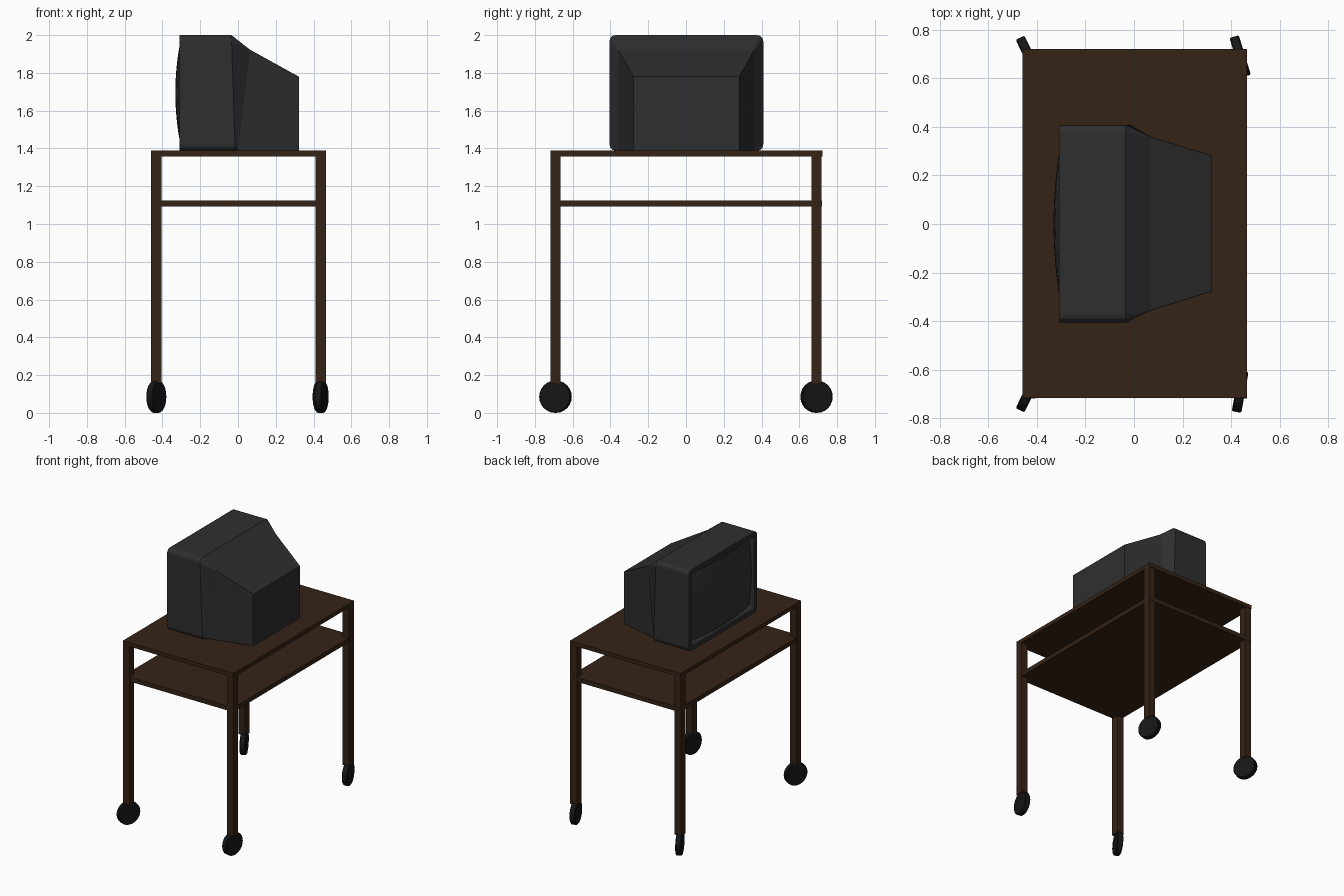
import bpy, bmesh, math
from mathutils import Matrix, Vector

if "Cube" in bpy.data.objects:
    bpy.data.objects.remove(bpy.data.objects["Cube"])


def material(name, rgb):
    m = bpy.data.materials.new(name)
    m.diffuse_color = (*rgb, 1)
    m.use_nodes = True
    m.node_tree.nodes["Principled BSDF"].inputs["Base Color"].default_value = m.diffuse_color
    return m


WOOD = material("dark_wood", (0.036, 0.017, 0.008))
SHELL = material("dark_plastic", (0.028, 0.028, 0.028))
GLASS = material("screen_glass", (0.033, 0.033, 0.033))
RUBBER = material("black_rubber", (0.008, 0.008, 0.008))


def finish(bm, name, mat):
    bmesh.ops.recalc_face_normals(bm, faces=bm.faces)
    me = bpy.data.meshes.new(name)
    bm.to_mesh(me)
    bm.free()
    me.materials.append(mat)
    ob = bpy.data.objects.new(name, me)
    bpy.context.collection.objects.link(ob)
    return ob


def box(name, lo, hi, mat):
    lo, hi = Vector(lo), Vector(hi)
    bm = bmesh.new()
    bmesh.ops.create_cube(bm, size=1, matrix=Matrix.Translation((lo + hi) / 2)
                          @ Matrix.Diagonal((*(hi - lo), 1)))
    return finish(bm, name, mat)


# Table boards
box("table_top", (-0.46, -0.718, 1.358), (0.465, 0.722, 1.388), WOOD)
box("shelf", (-0.455, -0.713, 1.092), (0.46, 0.72, 1.125), WOOD)

# Legs and swivelled wheels, one per corner
SWIVEL = {(-1, -1): -26, (-1, 1): 26, (1, -1): -10, (1, 1): 17}
for (sx, sy), deg in SWIVEL.items():
    tag = ("front" if sy < 0 else "back") + ("_left" if sx < 0 else "_right")
    cx, cy = 0.0025 + sx * 0.435, sy * 0.691
    box(tag + "_leg", (cx - 0.0275, cy - 0.0275, 0.155),
        (cx + 0.0275, cy + 0.0275, 1.36), WOOD)
    bm = bmesh.new()
    bmesh.ops.create_cone(bm, cap_ends=True, segments=24, radius1=0.085,
                          radius2=0.085, depth=0.04)
    rims = [e for e in bm.edges if abs(e.verts[0].co.z - e.verts[1].co.z) < 1e-5]
    bmesh.ops.bevel(bm, geom=rims, offset=0.005, segments=1, affect='EDGES')
    # local y rotated towards the swivel heading
    turn = deg if sx < 0 or sy > 0 else -10
    bm.transform(Matrix.Translation((cx, cy, 0.0855))
                 @ Matrix.Rotation(math.radians(turn), 4, 'Z')
                 @ Matrix.Rotation(math.pi / 2, 4, 'Y'))
    finish(bm, tag + "_wheel", RUBBER)


def ring(bm, x_top, x_bot, hy, z0, z1, r):
    """Rounded rectangle in the yz plane, leaning from x_bot to x_top."""
    pts = []
    for k, (sy, sz) in enumerate(((1, 1), (-1, 1), (-1, -1), (1, -1))):
        for a in (0, 30, 60, 90):
            t = math.radians(k * 90 + a)
            y = sy * (hy - r) + r * math.cos(t)
            z = (z1 - r if sz > 0 else z0 + r) + r * math.sin(t)
            x = x_bot + (x_top - x_bot) * (z - z0) / (z1 - z0)
            pts.append(bm.verts.new((x, y + 0.002, z)))
    return pts


# Television case: recess, bezel, front box, tapering back
SECTIONS = (
    (-0.265, -0.265, 0.355, 1.442, 1.947, 0.006),
    (-0.295, -0.295, 0.365, 1.432, 1.957, 0.008),
    (-0.310, -0.310, 0.376, 1.420, 1.968, 0.010),
    (-0.310, -0.310, 0.407, 1.388, 2.000, 0.032),
    (-0.035, -0.015, 0.407, 1.388, 2.000, 0.032),
    (0.065, 0.000, 0.360, 1.388, 1.922, 0.003),
    (0.322, 0.322, 0.280, 1.388, 1.780, 0.002),
)
bm = bmesh.new()
rings = [ring(bm, *s) for s in SECTIONS]
for a, b in zip(rings, rings[1:]):
    for i in range(len(a)):
        j = (i + 1) % len(a)
        bm.faces.new((a[i], a[j], b[j], b[i]))
bm.faces.new(rings[0])
bm.faces.new(rings[-1])
finish(bm, "television_case", SHELL)

# Bulging screen
bm = bmesh.new()
bmesh.ops.create_grid(bm, x_segments=8, y_segments=8, size=1)
for v in bm.verts:
    y, z = v.co.x * 0.358, v.co.y * 0.256
    v.co = (-0.332 + 0.27 * y * y + 0.36 * z * z, y + 0.002, z + 1.695)
if bm.faces:
    screen = finish(bm, "screen", GLASS)
    screen.data.flip_normals() if screen.data.polygons[0].normal.x > 0 else None
    screen.data.shade_smooth()
